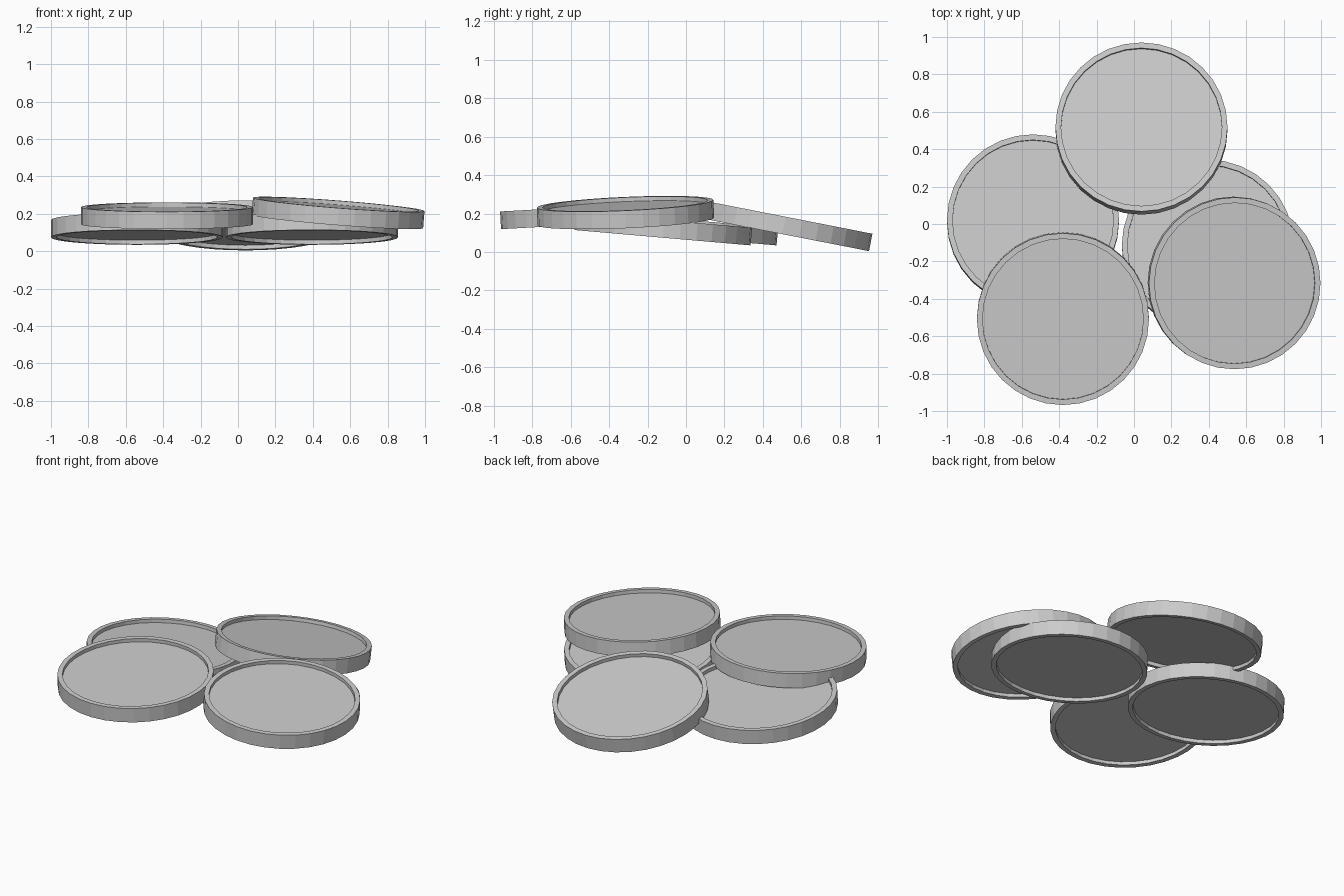
import bpy
import bmesh
import math
from mathutils import Vector

cube = bpy.data.objects.get("Cube")
if cube:
    bpy.data.objects.remove(cube, do_unlink=True)

RADIUS = 0.46
INNER = 0.43
HALF = 0.046
RECESS = 0.022
SIDES = 32

grey = bpy.data.materials.new("plain grey")
grey.use_nodes = True
colour = (0.6, 0.6, 0.6, 1)
grey.diffuse_color = colour
grey.node_tree.nodes["Principled BSDF"].inputs["Base Color"].default_value = colour


def make_disc_mesh():
    """Flat disc with a raised rim on both faces, made from stacked rings."""
    floor = HALF - RECESS
    profile = [(INNER, floor), (INNER, HALF), (RADIUS, HALF),
               (RADIUS, -HALF), (INNER, -HALF), (INNER, -floor)]
    bm = bmesh.new()
    rings = []
    for r, z in profile:
        angles = [math.tau * i / SIDES for i in range(SIDES)]
        rings.append([bm.verts.new((r * math.cos(a), r * math.sin(a), z)) for a in angles])
    for upper, lower in zip(rings, rings[1:]):
        for i in range(SIDES):
            j = (i + 1) % SIDES
            bm.faces.new((upper[i], lower[i], lower[j], upper[j]))
    # Recessed top and bottom panels
    bm.faces.new(rings[0])
    bm.faces.new(rings[-1])
    bmesh.ops.recalc_face_normals(bm, faces=bm.faces)
    mesh = bpy.data.meshes.new("rimmed_disc")
    bm.to_mesh(mesh)
    bm.free()
    mesh.materials.append(grey)
    return mesh


disc_mesh = make_disc_mesh()

# Name, centre, and slope of the face along x and y
discs = [
    ("back_disc", (0.04, 0.51, 0.138), (0, -0.196)),
    ("lower_right_disc", (-0.54, 0.017, 0.12), (0, -0.087)),
    ("lower_left_disc", (0.395, -0.118, 0.12), (0, -0.087)),
    ("front_right_disc", (-0.38, -0.506, 0.19), (0, 0.055)),
    ("front_left_disc", (0.535, -0.315, 0.205), (-0.078, 0.044)),
]
for name, centre, (slope_x, slope_y) in discs:
    disc = bpy.data.objects.new(name, disc_mesh)
    bpy.context.collection.objects.link(disc)
    disc.location = centre
    normal = Vector((-slope_x, -slope_y, 1)).normalized()
    disc.rotation_euler = Vector((0, 0, 1)).rotation_difference(normal).to_euler()
